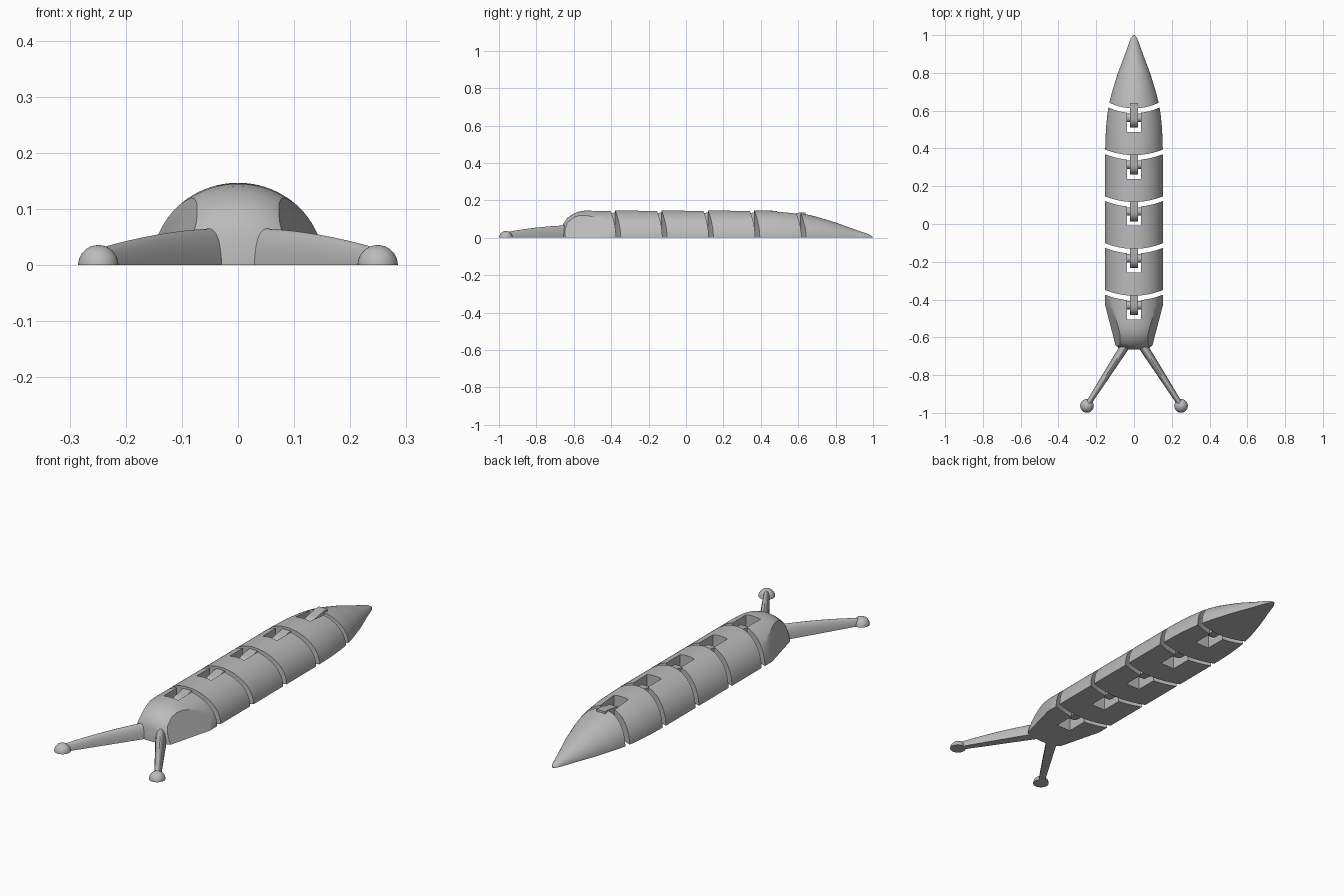
import bpy, bmesh, math
from mathutils import Vector

if "Cube" in bpy.data.objects:
    bpy.data.objects.remove(bpy.data.objects["Cube"])

grey = bpy.data.materials.new("plain grey")
grey.diffuse_color = (0.5, 0.5, 0.5, 1)
grey.use_nodes = True
grey.node_tree.nodes["Principled BSDF"].inputs["Base Color"].default_value = grey.diffuse_color

# body radius along y
PROFILE = [(-.665, .012), (-.663, .04), (-.655, .08), (-.635, .11), (-.60, .135), (-.57, .146),
           (-.54, .151), (-.48, .153), (.38, .153), (.5, .149), (.6, .139), (.65, .129), (.7, .116),
           (.8, .085), (.9, .047), (.96, .026), (.99, .014), (1.0, .004)]
FLAT = .147 / .153      # height to half width
GAP, BOW = .0125, .03   # half gap and forward bow of each joint
JOINTS = [.63 - .248 * k for k in range(5)]


def radius(y):
    for (a, ra), (b, rb) in zip(PROFILE, PROFILE[1:]):
        if y <= b:
            return ra + (rb - ra) * max(0, (y - a) / (b - a))
    return PROFILE[-1][1]


def finish(name, bm, smooth=True):
    bmesh.ops.recalc_face_normals(bm, faces=bm.faces)
    me = bpy.data.meshes.new(name)
    bm.to_mesh(me)
    bm.free()
    ob = bpy.data.objects.new(name, me)
    bpy.context.collection.objects.link(ob)
    me.materials.append(grey)
    if smooth:
        shade(ob)
    return ob


def shade(ob):
    bpy.ops.object.select_all(action='DESELECT')
    ob.select_set(True)
    bpy.context.view_layer.objects.active = ob
    bpy.ops.object.shade_smooth_by_angle(angle=math.radians(30))


def body_mesh(stations, cols=40):
    """Half-round loft; stations are (y, bow) pairs, flat underneath."""
    bm = bmesh.new()
    top, low = [], []
    for y, bow in stations:
        t, b = [], []
        for i in range(cols + 1):
            a = math.pi * i / cols
            c = math.cos(a)
            yy = y - bow * (1 - c * c)
            r = radius(yy)
            b.append(bm.verts.new((r * c, yy, 0)))
            end = i in (0, cols)
            t.append(b[-1] if end else bm.verts.new((r * c, yy, r * math.sin(a) * FLAT)))
        top.append(t)
        low.append(b)

    def face(*vs):
        vs = list(dict.fromkeys(vs))
        if len(vs) > 2:
            bm.faces.new(vs)
    for j in range(len(stations) - 1):
        for g in (top, low):
            for i in range(cols):
                face(g[j][i], g[j][i + 1], g[j + 1][i + 1], g[j + 1][i])
    for j in (0, -1):
        for i in range(cols):
            face(top[j][i], top[j][i + 1], low[j][i + 1], low[j][i])
    bmesh.ops.recalc_face_normals(bm, faces=bm.faces)
    return bm


def cut_slot(ob, joint):
    """Open the hinge slot in the rear end of a segment."""
    bm = bmesh.new()
    bmesh.ops.create_cube(bm, size=1)
    for v in bm.verts:
        v.co = (v.co.x * .076, joint - .073 + v.co.y * .14, v.co.z)
    cutter = finish("slot_cutter", bm, False)
    mod = ob.modifiers.new("slot", 'BOOLEAN')
    mod.object, mod.operation, mod.solver = cutter, 'DIFFERENCE', 'EXACT'
    bpy.context.view_layer.objects.active = ob
    bpy.ops.object.modifier_apply(modifier=mod.name)
    bpy.data.objects.remove(cutter)
    shade(ob)


def prism(name, outline, half):
    """Extrude a y-z outline across x."""
    bm = bmesh.new()
    sides = [[bm.verts.new((x, y, z)) for y, z in outline] for x in (-half, half)]
    for s in sides:
        bm.faces.new(s)
    n = len(outline)
    for i in range(n):
        k = (i + 1) % n
        bm.faces.new((sides[0][i], sides[0][k], sides[1][k], sides[1][i]))
    return finish(name, bm)


# tail
front = JOINTS[0] + GAP
tail = [(front + (1 - front) * (i / 18), BOW * (1 - i / 18)) for i in range(19)]
finish("tail", body_mesh(tail))

# middle segments
for k in range(4):
    a, b = JOINTS[k + 1] + GAP, JOINTS[k] - GAP
    seg = finish("body_segment", body_mesh([(a + (b - a) * i / 6, BOW) for i in range(7)]))
    cut_slot(seg, JOINTS[k])

# head with flat cheeks
end = JOINTS[4] - GAP
ys = [-.665, -.663, -.659, -.655, -.645, -.635, -.618, -.60, -.585, -.57, -.555, -.54, -.51, -.48]
bm = body_mesh([(y, 0) for y in ys] + [(-.43, BOW / 2), (end, BOW)])
for s in (1, -1):
    r = bmesh.ops.bisect_plane(bm, geom=bm.verts[:] + bm.edges[:] + bm.faces[:], dist=1e-5,
                               plane_co=(s * .153, -.43, 0), plane_no=Vector((s, -.26, .33)),
                               clear_outer=True)
    edges = [e for e in r["geom_cut"] if isinstance(e, bmesh.types.BMEdge)]
    bmesh.ops.holes_fill(bm, edges=edges, sides=0)
head = finish("head", bm)
cut_slot(head, JOINTS[4])

# hinges: rounded tongue and cross axle
for j in JOINTS:
    cy, cz, r = j - .068, .073, .052
    arc = [(cy + r * math.cos(math.radians(d)), cz + r * math.sin(math.radians(d)))
           for d in range(90, 271, 12)]
    prism("hinge_tongue", [(j + .01, .02), (j + .01, .135), (j - .02, .135)] + arc, .022)
    pin = [(cy + .022 * math.cos(math.tau * i / 20), cz + .022 * math.sin(math.tau * i / 20))
           for i in range(20)]
    prism("hinge_axle", pin, .042)

# feelers: tapering half-oval stalk with a half-ball tip
for s in (1, -1):
    bm = bmesh.new()
    start, tip = Vector((s * .04, -.635, 0)), Vector((s * .248, -.96, 0))
    side = (tip - start).normalized().cross(Vector((0, 0, 1)))
    rings = []
    for i in range(9):
        t = i / 8
        w, h = .025 - .011 * t, .066 - .01 * t - .026 * t * t
        p = start.lerp(tip, t)
        rings.append([bm.verts.new(p + side * w * math.cos(math.pi * a / 16)
                                   + Vector((0, 0, h * math.sin(math.pi * a / 16))))
                      for a in range(17)])
    for r0, r1 in zip(rings, rings[1:]):
        for i in range(17):
            k = (i + 1) % 17
            bm.faces.new((r0[i], r0[k], r1[k], r1[i]))
    bm.faces.new(rings[0])
    bm.faces.new(rings[-1])
    finish("feeler_stalk", bm)

    bm = bmesh.new()
    bmesh.ops.create_uvsphere(bm, u_segments=32, v_segments=16, radius=.036)
    r = bmesh.ops.bisect_plane(bm, geom=bm.verts[:] + bm.edges[:] + bm.faces[:], dist=1e-5,
                               plane_co=(0, 0, 0), plane_no=(0, 0, -1), clear_outer=True)
    bmesh.ops.holes_fill(bm, edges=[e for e in bm.edges if e.is_boundary], sides=0)
    bmesh.ops.translate(bm, verts=bm.verts, vec=(s * .249, -.963, 0))
    finish("feeler_tip", bm)
